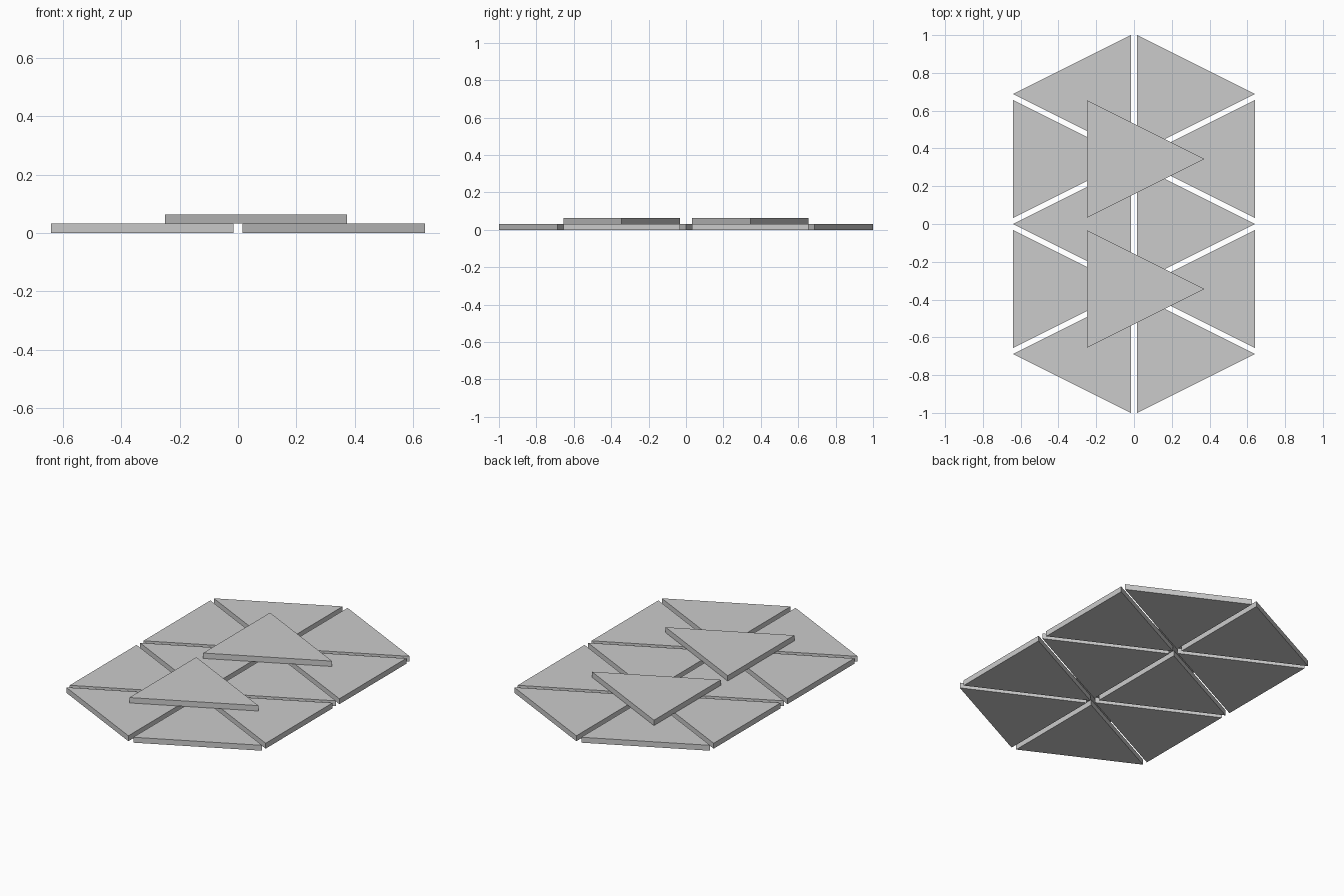
import bpy
import bmesh

if "Cube" in bpy.data.objects:
    bpy.data.objects.remove(bpy.data.objects["Cube"])

HALF = 0.312    # half of the tile's straight edge
DEPTH = 0.624   # straight edge to opposite point
THICK = 0.032
GAP = 0.016     # half of the centre seam
PITCH = 0.344   # spacing of tiles along a column


def tile(name, base_x, tip_x, y, z):
    """Triangular slab with its straight edge at base_x and its point at tip_x."""
    bm = bmesh.new()
    outline = [(base_x, y - HALF), (tip_x, y), (base_x, y + HALF)]
    face = bm.faces.new([bm.verts.new((px, py, z)) for px, py in outline])
    top = bmesh.ops.extrude_face_region(bm, geom=[face])["geom"]
    bmesh.ops.translate(bm, vec=(0, 0, THICK),
                        verts=[v for v in top if isinstance(v, bmesh.types.BMVert)])
    bmesh.ops.recalc_face_normals(bm, faces=bm.faces)
    mesh = bpy.data.meshes.new(name)
    bm.to_mesh(mesh)
    bm.free()
    obj = bpy.data.objects.new(name, mesh)
    bpy.context.collection.objects.link(obj)
    return obj


# Two mirrored columns of five wall tiles, pointing alternately out and in
for side, label in ((-1, "left"), (1, "right")):
    inner, outer = side * GAP, side * (GAP + DEPTH)
    for i in range(-2, 3):
        base, tip = (inner, outer) if i % 2 == 0 else (outer, inner)
        tile(f"{label}_panel_{i + 3}", base, tip, i * PITCH, 0)

# Two raised tiles resting over the hexagon centres
for s, label in ((-1, "front"), (1, "back")):
    tile(f"{label}_raised_panel", -0.25, -0.25 + DEPTH, s * PITCH, THICK)
